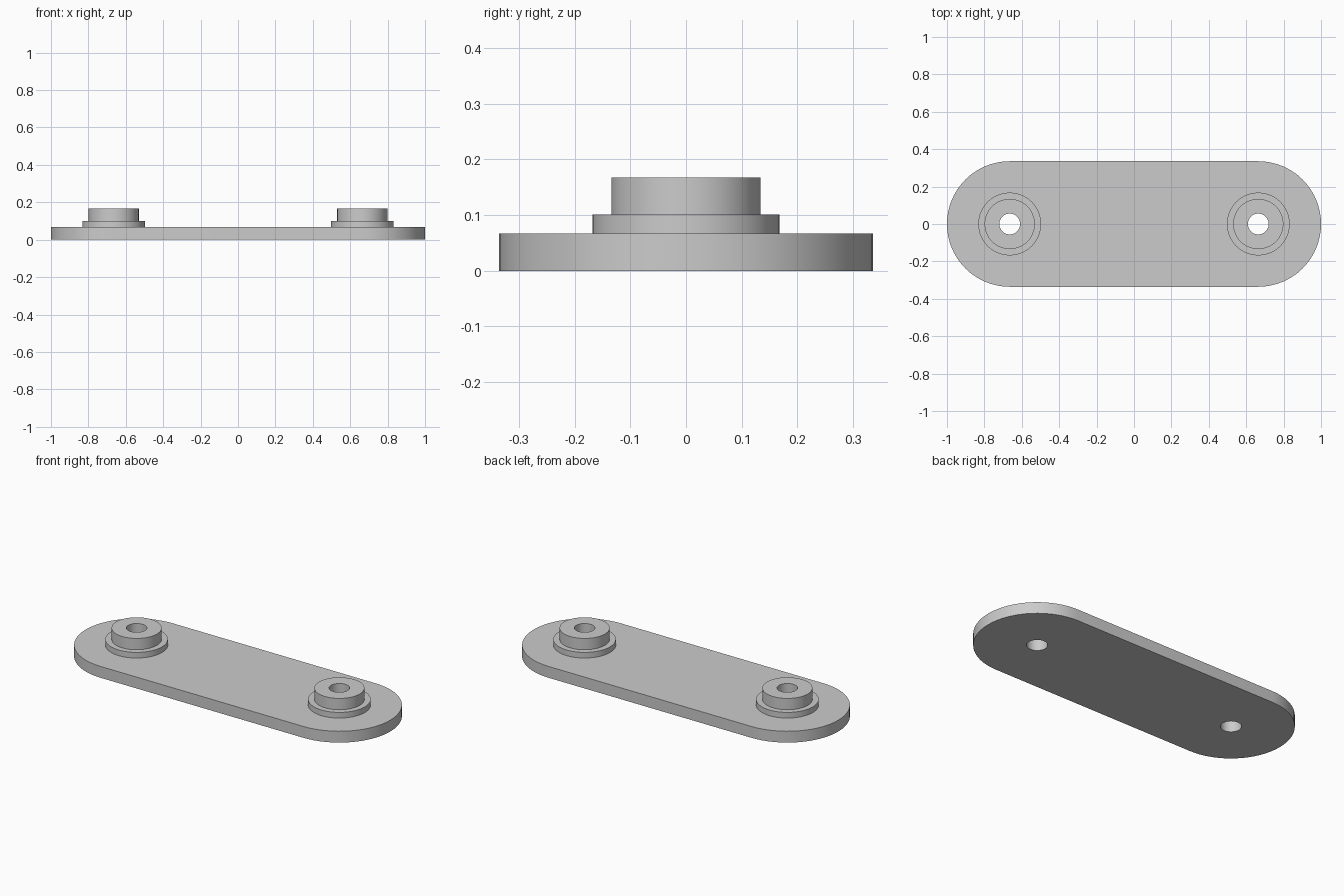
import bpy, bmesh, math
from mathutils import Vector

if "Cube" in bpy.data.objects:
    bpy.data.objects.remove(bpy.data.objects["Cube"], do_unlink=True)

UNIT = 2 / 298                     # plate is 298 units long
PLATE_R, COLLAR_R, BOSS_R, HOLE_R = 50 * UNIT, 25 * UNIT, 20 * UNIT, 0.0555
PLATE_Z, COLLAR_Z, BOSS_Z = 10 * UNIT, 15 * UNIT, 25 * UNIT
CENTRE = 1 - PLATE_R
SEGMENTS = 64

grey = bpy.data.materials.new("plain_grey")
grey.use_nodes = True
colour = (0.6, 0.6, 0.6, 1)
grey.diffuse_color = colour
grey.node_tree.nodes["Principled BSDF"].inputs["Base Color"].default_value = colour


def finish(bm, name):
    bmesh.ops.recalc_face_normals(bm, faces=bm.faces)
    mesh = bpy.data.meshes.new(name)
    bm.to_mesh(mesh)
    bm.free()
    mesh.materials.append(grey)
    obj = bpy.data.objects.new(name, mesh)
    bpy.context.collection.objects.link(obj)
    bpy.ops.object.select_all(action='DESELECT')
    obj.select_set(True)
    bpy.context.view_layer.objects.active = obj
    bpy.ops.object.shade_smooth_by_angle(angle=math.radians(30))
    return obj


def arc(cx, radius, start, sweep, count):
    angles = [start + sweep * i / count for i in range(count + 1)]
    return [Vector((cx + radius * math.cos(a), radius * math.sin(a), 0)) for a in angles]


def add_loop(bm, points):
    verts = [bm.verts.new(p) for p in points]
    return [bm.edges.new((v, verts[i - 1])) for i, v in enumerate(verts)]


# Rounded base plate with a through hole at each end
bm = bmesh.new()
half = math.pi
outline = (arc(CENTRE, PLATE_R, -half / 2, half, SEGMENTS // 2)
           + arc(-CENTRE, PLATE_R, half / 2, half, SEGMENTS // 2))
edges = add_loop(bm, outline)
for side in (-1, 1):
    edges += add_loop(bm, arc(side * CENTRE, HOLE_R, 0, 2 * half, SEGMENTS)[:-1])
bmesh.ops.triangle_fill(bm, edges=edges, use_beauty=True, normal=(0, 0, 1))
top = bmesh.ops.extrude_face_region(bm, geom=bm.faces[:], use_keep_orig=True)["geom"]
bmesh.ops.translate(bm, vec=(0, 0, PLATE_Z),
                    verts=[g for g in top if isinstance(g, bmesh.types.BMVert)])
finish(bm, "base_plate")

# Stepped hollow bosses, turned from one profile
profile = [(COLLAR_R, PLATE_Z), (COLLAR_R, COLLAR_Z), (BOSS_R, COLLAR_Z),
           (BOSS_R, BOSS_Z), (HOLE_R, BOSS_Z), (HOLE_R, PLATE_Z)]
for side, name in ((-1, "right_boss"), (1, "left_boss")):
    bm = bmesh.new()
    verts = [bm.verts.new((r, 0, z)) for r, z in profile]
    path = [bm.edges.new(pair) for pair in zip(verts, verts[1:])]
    bmesh.ops.spin(bm, geom=verts + path, cent=(0, 0, 0), axis=(0, 0, 1),
                   angle=2 * math.pi, steps=SEGMENTS, use_merge=True)
    bmesh.ops.remove_doubles(bm, verts=bm.verts, dist=0.0001)
    bmesh.ops.recalc_face_normals(bm, faces=bm.faces)
    # Point the open shell outwards, judged by its upward-facing rim
    rim = max(bm.faces, key=lambda f: f.calc_center_median().z)
    flip = rim.normal.z < 0
    obj = finish(bm, name)
    if flip:
        obj.data.flip_normals()
    obj.location.x = side * CENTRE
